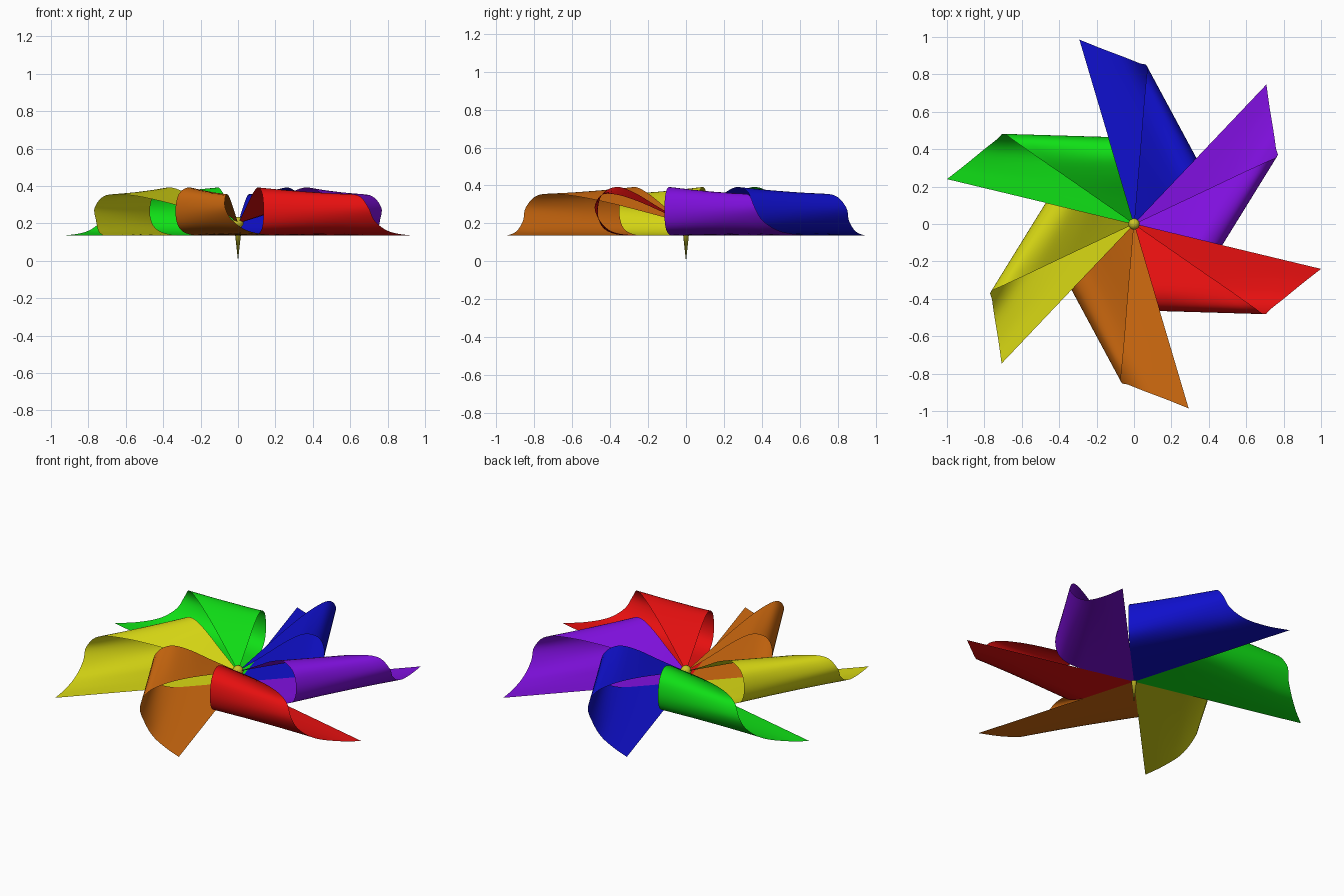
import bpy, bmesh, math
from mathutils import Vector, Matrix

cube = bpy.data.objects.get("Cube")
if cube:
    bpy.data.objects.remove(cube, do_unlink=True)

BASE_Z = 0.135
SWEEP = math.radians(-73.6)   # direction of the curled inner edge

# Curled inner edge: distance from hub, height
INNER = [(0, .135), (.2, .135), (.36, .138), (.455, .175), (.485, .26),
         (.46, .355), (.38, .392), (.28, .36), (.15, .285), (0, .2)]
# Outer edge: from the flat tip, round the fold and back to the hub
OUTER = [(1, -.24, .135), (.9, -.318, .138), (.8, -.4, .16), (.73, -.455, .215),
         (.697, -.482, .285), (.64, -.445, .35), (.52, -.36, .35),
         (.36, -.25, .315), (.18, -.125, .26), (0, 0, .2)]


def material(name, rgb):
    mat = bpy.data.materials.new(name)
    mat.use_nodes = True
    mat.diffuse_color = (*rgb, 1)
    mat.node_tree.nodes["Principled BSDF"].inputs["Base Color"].default_value = (*rgb, 1)
    return mat


def smooth_path(points, steps=5):
    """Catmull-Rom curve through the points."""
    pts = [Vector(p) for p in points]
    pts = [2 * pts[0] - pts[1]] + pts + [2 * pts[-1] - pts[-2]]
    path = []
    for a, b, c, d in zip(pts, pts[1:], pts[2:], pts[3:]):
        for i in range(steps):
            t = i / steps
            path.append(b + (c - a) * (t / 2)
                        + (2 * a - 5 * b + 4 * c - d) * (t * t / 2)
                        + (3 * b - a - 3 * c + d) * (t ** 3 / 2))
    path.append(pts[-2])
    for p in path:
        p.z = max(p.z, BASE_Z)
    return path


def paper_blade(name, angle, mat, across=8):
    inner = smooth_path([(r * math.cos(SWEEP), r * math.sin(SWEEP), z) for r, z in INNER])
    outer = smooth_path(OUTER)
    bm = bmesh.new()
    rows = [[bm.verts.new(a.lerp(b, i / across)) for i in range(across + 1)]
            for a, b in zip(inner, outer)]
    for low, high in zip(rows, rows[1:]):
        for i in range(across):
            face = bm.faces.new((low[i], low[i + 1], high[i + 1], high[i]))
            face.smooth = True
    bmesh.ops.remove_doubles(bm, verts=bm.verts, dist=0.0001)
    # Outer side of the paper faces down on the flat part
    flat = min(bm.faces, key=lambda f: f.calc_center_median().z)
    flat.normal_update()
    if flat.normal.z > 0:
        bmesh.ops.reverse_faces(bm, faces=bm.faces)
    bmesh.ops.rotate(bm, verts=bm.verts, matrix=Matrix.Rotation(angle, 3, 'Z'))
    mesh = bpy.data.meshes.new(name)
    bm.to_mesh(mesh)
    bm.free()
    mesh.materials.append(mat)
    obj = bpy.data.objects.new(name, mesh)
    bpy.context.collection.objects.link(obj)


# Six folded paper blades
COLOURS = [("red", (.8, .005, .005)), ("purple", (.22, .005, .75)),
           ("blue", (.005, .005, .62)), ("green", (.005, .75, .008)),
           ("yellow", (.7, .7, .007)), ("orange", (.65, .15, .005))]
for i, (name, rgb) in enumerate(COLOURS):
    paper_blade(name + "_blade", i * math.tau / 6, material(name + " paper", rgb))

# Pin with a round head
brass = material("brass pin", (.6, .55, .02))
bpy.ops.mesh.primitive_uv_sphere_add(segments=24, ring_count=12, radius=.03,
                                     location=(0, 0, .205))
head = bpy.context.object
head.name = "pin_head"
bpy.ops.mesh.primitive_cone_add(vertices=24, radius1=0, radius2=.022, depth=.2,
                                location=(0, 0, .1))
spike = bpy.context.object
spike.name = "pin_spike"
for obj in (head, spike):
    obj.data.materials.append(brass)
    bpy.ops.object.select_all(action='DESELECT')
    obj.select_set(True)
    bpy.context.view_layer.objects.active = obj
    bpy.ops.object.shade_smooth_by_angle()
